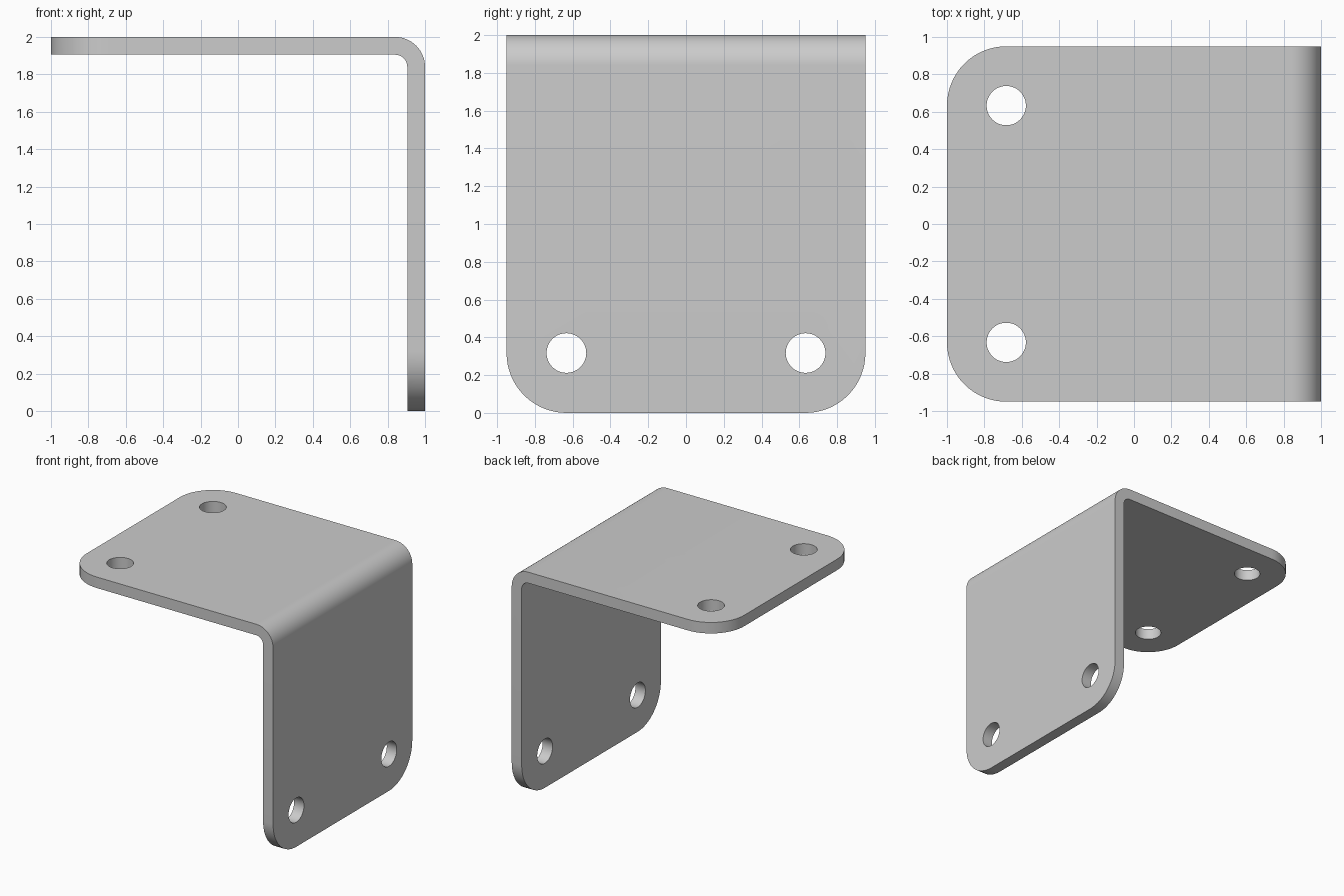
import bpy, bmesh
from math import cos, sin, pi, radians
from mathutils import Vector

if "Cube" in bpy.data.objects:
    bpy.data.objects.remove(bpy.data.objects["Cube"])

W, T = 0.95, 0.095          # half width, sheet thickness
R_OUT, R_IN = 0.16, 0.065   # bend radii
R_C, R_H = 0.317, 0.105     # corner rounding, hole radius


def arc(cx, cy, r, a0, a1, n):
    return [(cx + r * cos(radians(a0 + (a1 - a0) * i / n)),
             cy + r * sin(radians(a0 + (a1 - a0) * i / n))) for i in range(n + 1)]


def prism(bm, points, offset):
    face = bm.faces.new([bm.verts.new(p) for p in points])
    ext = bmesh.ops.extrude_face_region(bm, geom=[face])
    verts = [v for v in ext["geom"] if isinstance(v, bmesh.types.BMVert)]
    bmesh.ops.translate(bm, verts=verts, vec=Vector(offset))


def finish(bm, name):
    bmesh.ops.recalc_face_normals(bm, faces=bm.faces)
    mesh = bpy.data.meshes.new(name)
    bm.to_mesh(mesh)
    bm.free()
    obj = bpy.data.objects.new(name, mesh)
    bpy.context.collection.objects.link(obj)
    return obj


# Folded sheet: L profile with rounded bend, extruded across the width
c = 1 - R_OUT
profile = ([(-1, 2 - T), (-1, 2)]
           + arc(c, 2 - R_OUT, R_OUT, 90, 0, 16)
           + [(1, 0), (1 - T, 0)]
           + arc(c, 2 - R_OUT, R_IN, 0, 90, 16))
bm = bmesh.new()
prism(bm, [(x, -W, z) for x, z in profile], (0, 2 * W, 0))
bracket = finish(bm, "angle_bracket")

# Cutters: u runs inward from each free edge, v runs across the width
corner = (arc(R_C, W - R_C, R_C, 90, 180, 16)
          + [(-0.1, W - R_C), (-0.1, W + 0.1), (R_C, W + 0.1)])
hole = arc(R_C, W - R_C, R_H, 0, 360, 48)[:-1]
bm = bmesh.new()
for shape in (corner, hole):
    for s in (-1, 1):
        prism(bm, [(u - 1, s * v, 1.8) for u, v in shape], (0, 0, 0.3))
        prism(bm, [(0.8, s * v, u) for u, v in shape], (0.3, 0, 0))
cutter = finish(bm, "hole_and_corner_cutter")
cutter.hide_render = True

# Cut the holes and round the corners
mod = bracket.modifiers.new("cut", "BOOLEAN")
mod.operation = "DIFFERENCE"
mod.solver = "EXACT"
mod.object = cutter
bpy.context.view_layer.objects.active = bracket
bracket.select_set(True)
bpy.ops.object.modifier_apply(modifier=mod.name)
bpy.data.objects.remove(cutter)
bpy.ops.object.shade_smooth_by_angle(angle=radians(30))
